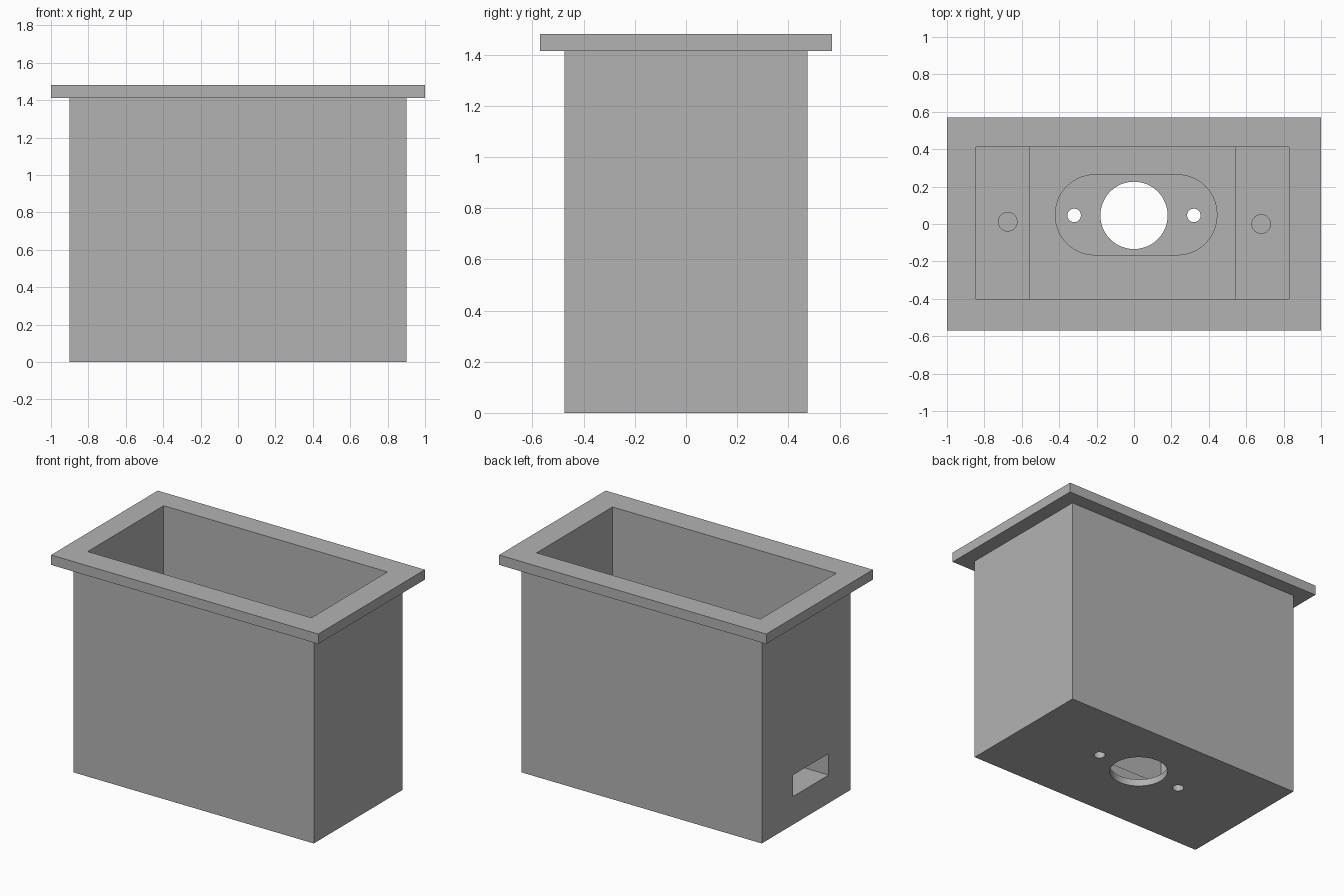
import bpy, bmesh, math

if "Cube" in bpy.data.objects:
    bpy.data.objects.remove(bpy.data.objects["Cube"])

grey = bpy.data.materials.new("plain_grey")
grey.diffuse_color = (0.45, 0.45, 0.45, 1)
grey.use_nodes = True
grey.node_tree.nodes["Principled BSDF"].inputs["Base Color"].default_value = grey.diffuse_color


def prism(name, outline, low, high, axis="z"):
    """Extrude a closed outline along z (points are x, y) or along y (points are x, z)."""
    bm = bmesh.new()
    place = (lambda a, b, t: (a, b, t)) if axis == "z" else (lambda a, b, t: (a, t, b))
    face = bm.faces.new([bm.verts.new(place(a, b, low)) for a, b in outline])
    new = bmesh.ops.extrude_face_region(bm, geom=[face])["geom"]
    offset = place(0, 0, high - low)
    bmesh.ops.translate(bm, vec=offset, verts=[g for g in new if isinstance(g, bmesh.types.BMVert)])
    bmesh.ops.recalc_face_normals(bm, faces=bm.faces)
    mesh = bpy.data.meshes.new(name)
    bm.to_mesh(mesh)
    bm.free()
    mesh.materials.append(grey)
    obj = bpy.data.objects.new(name, mesh)
    bpy.context.collection.objects.link(obj)
    return obj


def rect(x0, x1, y0, y1):
    return [(x0, y0), (x1, y0), (x1, y1), (x0, y1)]


def circle(cx, cy, r, n=48):
    return [(cx + r * math.cos(2 * math.pi * i / n), cy + r * math.sin(2 * math.pi * i / n))
            for i in range(n)]


def rounded_rect(x0, x1, y0, y1, r, n=14):
    pts = []
    corners = [(x1 - r, y1 - r), (x0 + r, y1 - r), (x0 + r, y0 + r), (x1 - r, y0 + r)]
    for k, (cx, cy) in enumerate(corners):
        for i in range(n + 1):
            a = math.pi / 2 * (k + i / n)
            pts.append((cx + r * math.cos(a), cy + r * math.sin(a)))
    return pts


def combine(target, tool, operation):
    """Apply a boolean and discard the tool."""
    mod = target.modifiers.new(operation, "BOOLEAN")
    mod.operation, mod.solver, mod.object = operation, "EXACT", tool
    mesh = bpy.data.meshes.new_from_object(
        target.evaluated_get(bpy.context.evaluated_depsgraph_get()))
    target.modifiers.clear()
    target.data = mesh
    bpy.data.objects.remove(tool)


TOP, FLOOR, LEDGE, RECESS = 1.48, 0.133, 0.70, 0.047

# Outer shell with the overhanging rim
housing = prism("housing", rect(-0.9, 0.9, -0.475, 0.475), 0, TOP - 0.02)
combine(housing, prism("rim", rect(-1, 1, -0.57, 0.57), 1.413, TOP), "UNION")

# Cavity, wide above the end ledges and narrow between them
cavity = [(-0.555, FLOOR), (0.54, FLOOR), (0.54, LEDGE), (0.83, LEDGE), (0.83, 1.6),
          (-0.845, 1.6), (-0.845, LEDGE), (-0.555, LEDGE)]
cutters = [prism("cavity", cavity, -0.4, 0.412, "y")]

# Rounded recess in the floor, with the main opening and two fixing holes
cutters.append(prism("recess", rounded_rect(-0.42, 0.443, -0.165, 0.263, 0.21), RECESS, 0.3))
for x, r in ((0, 0.18), (-0.32, 0.036), (0.32, 0.036)):
    cutters.append(prism("floor_hole", circle(x, 0.046, r), -0.1, 0.3))

# Blind screw holes in the ledges
for x, y in ((-0.675, 0.012), (0.68, 0.0)):
    cutters.append(prism("screw_hole", circle(x, y, 0.05, 32), LEDGE - 0.25, LEDGE + 0.1))

# Cable slot through the left end
cutters.append(prism("cable_slot", rect(-1.1, -0.5, -0.24, 0.14), 0.19, 0.335))

for cutter in cutters:
    combine(housing, cutter, "DIFFERENCE")

# Smooth only the round walls
bpy.context.view_layer.objects.active = housing
housing.select_set(True)
bpy.ops.object.shade_smooth_by_angle(angle=math.radians(30))
